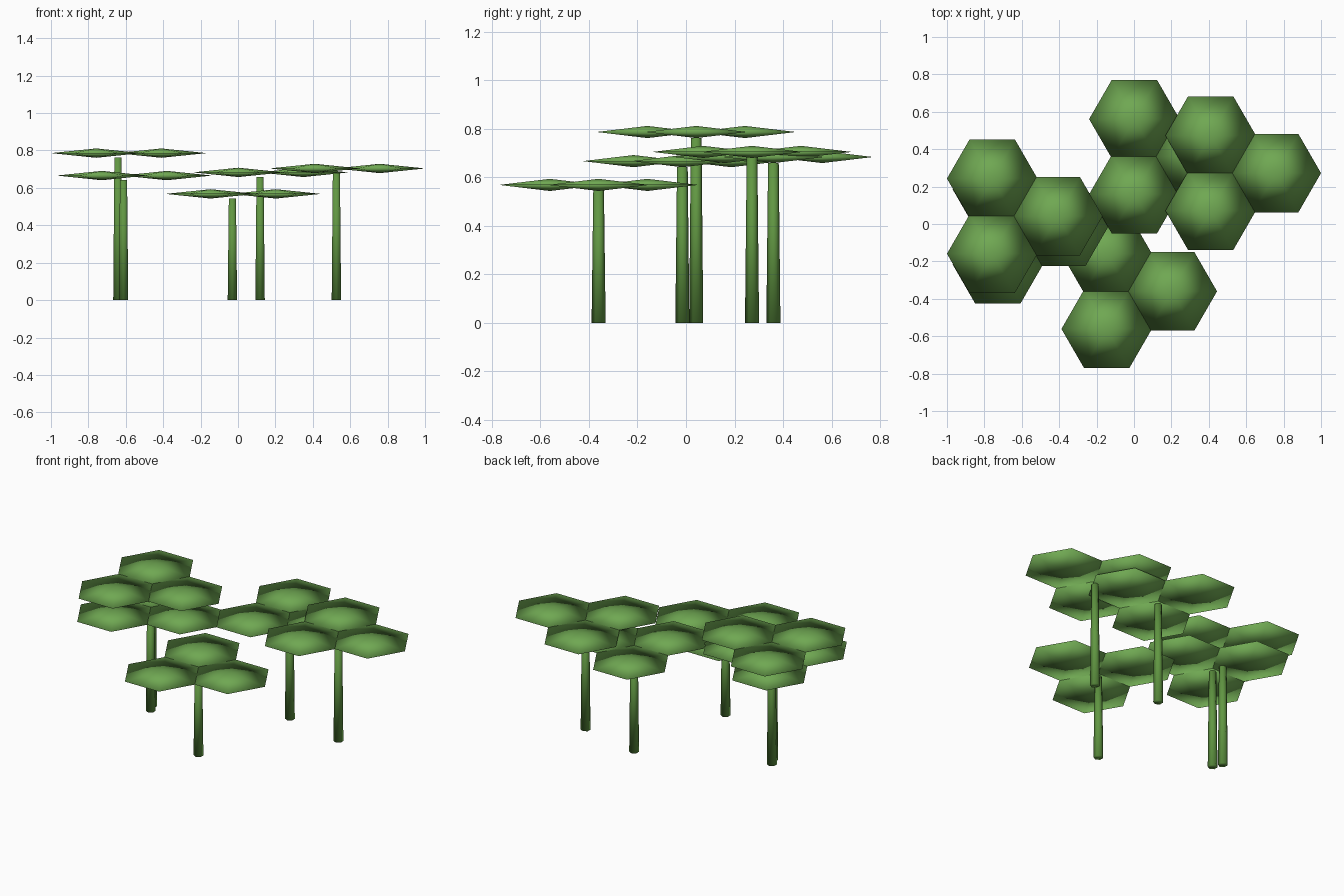
import bpy, bmesh, math
from mathutils import Matrix

if "Cube" in bpy.data.objects:
    bpy.data.objects.remove(bpy.data.objects["Cube"])

def material(name, rgb):
    m = bpy.data.materials.new(name)
    m.diffuse_color = (*rgb, 1)
    m.use_nodes = True
    m.node_tree.nodes["Principled BSDF"].inputs["Base Color"].default_value = m.diffuse_color
    return m

leaf_mat = material("leaf_green", (0.16, 0.39, 0.085))
stem_mat = material("stem_green", (0.12, 0.31, 0.055))

def finish(bm, name, mat):
    bmesh.ops.recalc_face_normals(bm, faces=bm.faces)
    me = bpy.data.meshes.new(name)
    for f in bm.faces:
        f.smooth = True
    bm.to_mesh(me)
    bm.free()
    me.materials.append(mat)
    ob = bpy.data.objects.new(name, me)
    bpy.context.collection.objects.link(ob)
    return ob

LEAF_R, LEAF_H, SPREAD = 0.242, 0.025, 0.232

def leaf(name, x, y, z):
    # six-sided double pyramid, corners on the x axis, smooth shaded
    bm = bmesh.new()
    rim = [bm.verts.new((LEAF_R * math.cos(i * math.pi / 3),
                         LEAF_R * math.sin(i * math.pi / 3), 0)) for i in range(6)]
    for h in (LEAF_H, -LEAF_H):
        tip = bm.verts.new((0, 0, h))
        for i in range(6):
            bm.faces.new((rim[i], rim[(i + 1) % 6], tip))
    finish(bm, name, leaf_mat).location = (x, y, z)

def stem(name, x, y, height):
    # tapered six-sided stem, corners on the y axis
    bm = bmesh.new()
    bmesh.ops.create_cone(bm, cap_ends=True, segments=6, radius1=0.029,
                          radius2=0.022, depth=height,
                          matrix=Matrix.Translation((0, 0, height / 2)))
    finish(bm, name, stem_mat).location = (x, y, 0)

# x, y and leaf height of each three-leaf plant
plants = [(-0.642, 0.042, 0.786), (-0.612, -0.015, 0.666), (-0.03, -0.36, 0.568),
          (0.118, 0.36, 0.683), (0.526, 0.272, 0.704)]

for n, (x, y, z) in enumerate(plants, 1):
    stem(f"stem_{n}", x, y, z - 0.024)
    for k in range(3):
        a = k * math.tau / 3
        leaf(f"leaf_{n}_{k + 1}", x + SPREAD * math.cos(a), y + SPREAD * math.sin(a), z)
